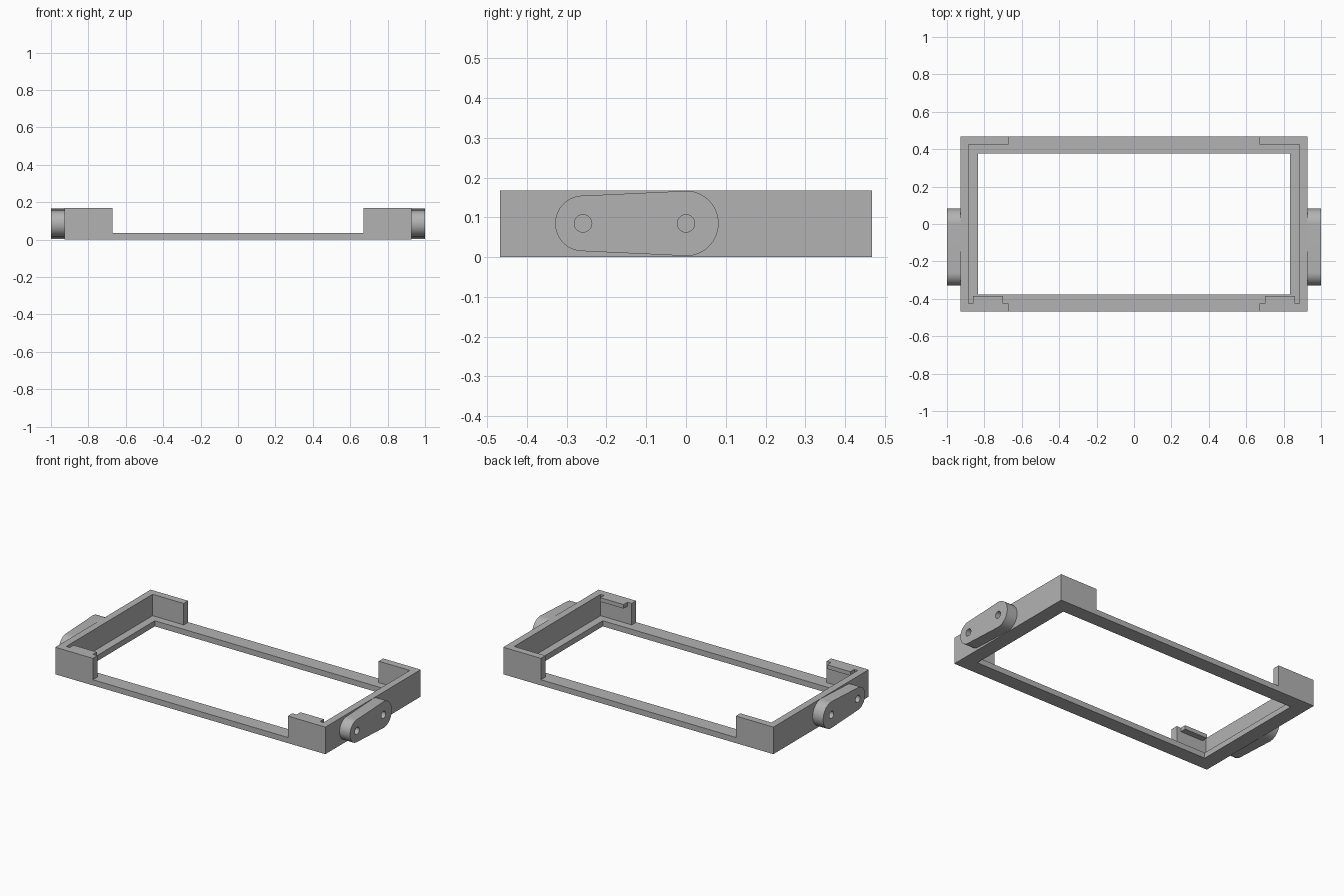
import bpy, bmesh, math

if "Cube" in bpy.data.objects:
    bpy.data.objects.remove(bpy.data.objects["Cube"])

grey = bpy.data.materials.new("plain grey")
grey.diffuse_color = (0.45, 0.45, 0.45, 1)
grey.use_nodes = True
grey.node_tree.nodes["Principled BSDF"].inputs["Base Color"].default_value = grey.diffuse_color


def finish(name, bm):
    bmesh.ops.recalc_face_normals(bm, faces=bm.faces[:])
    me = bpy.data.meshes.new(name)
    bm.to_mesh(me)
    bm.free()
    ob = bpy.data.objects.new(name, me)
    bpy.context.collection.objects.link(ob)
    me.materials.append(grey)
    return ob


def box(name, x0, x1, y0, y1, z0, z1):
    bm = bmesh.new()
    bmesh.ops.create_cube(bm, size=1)
    for v in bm.verts:
        v.co = (x1 if v.co.x > 0 else x0,
                y1 if v.co.y > 0 else y0,
                z1 if v.co.z > 0 else z0)
    return finish(name, bm)


def prism(name, outline, x0, x1):
    """Extrude a (y, z) outline along x."""
    bm = bmesh.new()
    face = bm.faces.new([bm.verts.new((x0, y, z)) for y, z in outline])
    ext = bmesh.ops.extrude_face_region(bm, geom=[face])["geom"]
    for v in ext:
        if isinstance(v, bmesh.types.BMVert):
            v.co.x = x1
    return finish(name, bm)


def arc(cy, cz, r, a0, a1, n):
    return [(cy + r * math.cos(a0 + (a1 - a0) * i / n),
             cz + r * math.sin(a0 + (a1 - a0) * i / n)) for i in range(n + 1)]


def cut(ob, cutters):
    """Subtract the cutters, then remove them."""
    bpy.context.view_layer.objects.active = ob
    for c in cutters:
        c.hide_render = True
        m = ob.modifiers.new("cut", "BOOLEAN")
        m.operation, m.solver, m.object = "DIFFERENCE", "EXACT", c
        bpy.ops.object.modifier_apply(modifier=m.name)
        bpy.data.objects.remove(c)


# Tray frame: block minus opening, pocket above the ledge, and long side gaps
LEDGE, TOP = 0.035, 0.168
frame = box("frame", -0.928, 0.928, -0.468, 0.468, 0, TOP)
cut(frame, [
    box("opening", -0.835, 0.835, -0.376, 0.376, -0.1, 0.3),
    box("pocket", -0.884, 0.884, -0.424, 0.424, LEDGE, 0.3),
    box("side_gap", -0.67, 0.67, -0.6, 0.6, LEDGE, 0.3),
])

# Ear outline: two circles of different radius joined by tangents
CZ, R0, R1, DIST = 0.085, 0.082, 0.070, 0.259
t = math.acos((R1 - R0) / DIST)          # tangent angle on the circles
ear_outline = (arc(0, CZ, R0, t - math.pi, math.pi - t, 32)
               + arc(-DIST, CZ, R1, math.pi - t, math.pi + t, 32))

for side, s in (("left", -1), ("right", 1)):
    # Mounting ear with two pin holes
    ear = prism(side + "_ear", ear_outline, s * 0.928, s * 1.0)
    cut(ear, [prism("hole", arc(y, CZ, 0.022, 0, 2 * math.pi * 23 / 24, 23),
                    s * 0.9, s * 1.05) for y in (0, -DIST)])
    bpy.ops.object.select_all(action="DESELECT")
    ear.select_set(True)
    bpy.context.view_layer.objects.active = ear
    bpy.ops.object.shade_smooth_by_angle(angle=math.radians(35))
    # Retaining lip at the top of the front corner
    x0, x1 = sorted((s * 0.70, s * 0.86))
    box(side + "_lip", x0, x1, -0.424, -0.386, TOP - 0.025, TOP)
